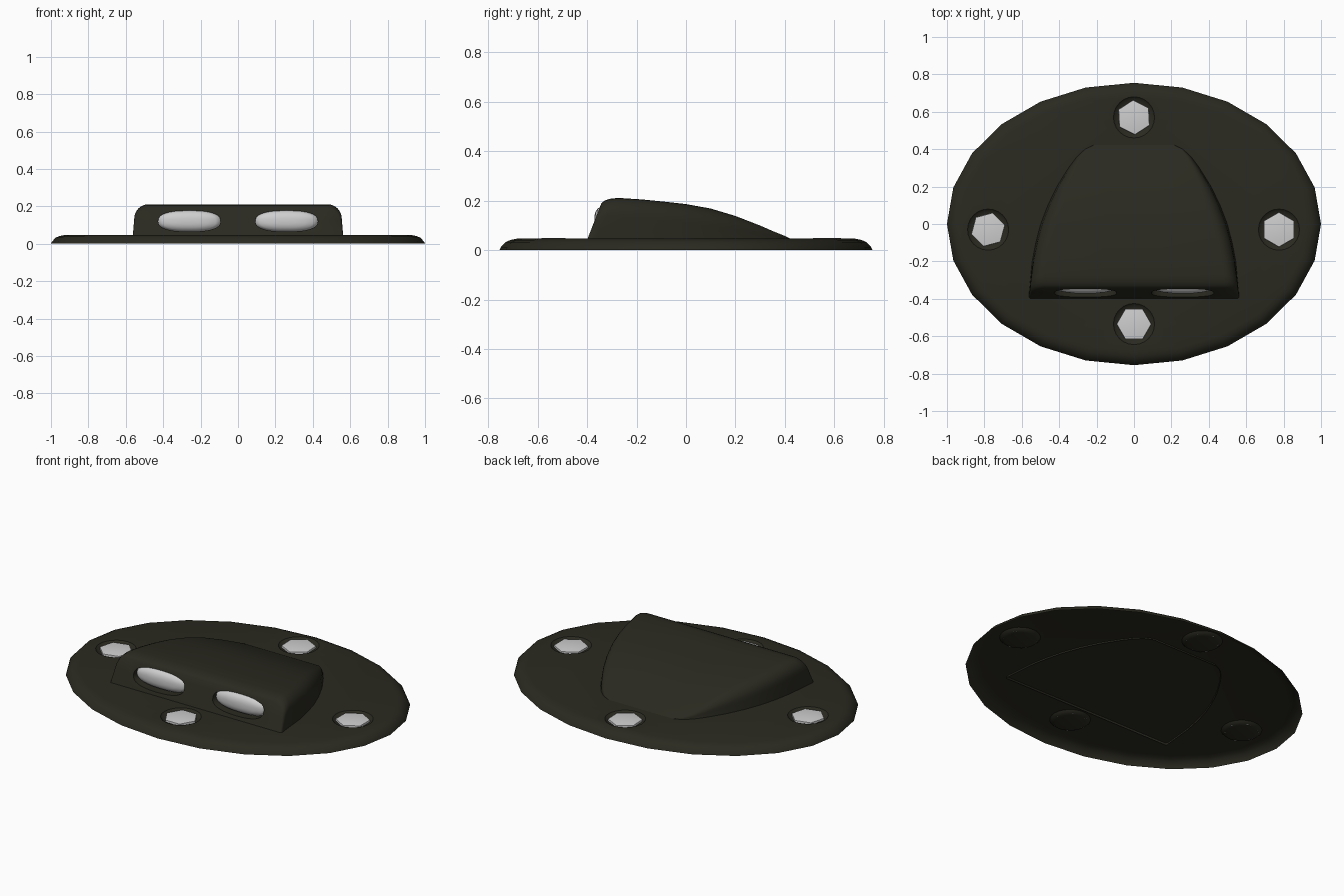
import bpy, bmesh, math
from math import cos, sin, pi

if "Cube" in bpy.data.objects:
    bpy.data.objects.remove(bpy.data.objects["Cube"])


def material(name, rgb):
    m = bpy.data.materials.new(name)
    m.diffuse_color = (*rgb, 1)
    m.use_nodes = True
    m.node_tree.nodes["Principled BSDF"].inputs["Base Color"].default_value = m.diffuse_color
    return m


olive = material("dark olive", (0.023, 0.0225, 0.0145))
silver = material("light silver", (0.62, 0.62, 0.62))


def skin(bm, rings):
    """Join equal-length closed rings with quads; return the vertex rows."""
    rows = [[bm.verts.new(p) for p in ring] for ring in rings]
    n = len(rows[0])
    for a, b in zip(rows, rows[1:]):
        for i in range(n):
            j = (i + 1) % n
            bm.faces.new((a[i], a[j], b[j], b[i])).smooth = True
    return rows


def loop_edges(bm, row):
    return [bm.edges.get((row[i - 1], row[i])) for i in range(len(row))]


def fill(bm, loops, normal):
    """Flat fill between an outer loop and its holes."""
    edges = [e for row in loops for e in loop_edges(bm, row)]
    bmesh.ops.triangle_fill(bm, use_beauty=True, use_dissolve=False, edges=edges, normal=normal)


def finish(bm, name, mat, angle=35):
    bmesh.ops.recalc_face_normals(bm, faces=bm.faces)
    # open shells: make the outside face upward overall
    if sum(f.normal.z * f.calc_area() for f in bm.faces) < -1e-4:
        bmesh.ops.reverse_faces(bm, faces=bm.faces)
    me = bpy.data.meshes.new(name)
    bm.to_mesh(me)
    bm.free()
    me.materials.append(mat)
    ob = bpy.data.objects.new(name, me)
    bpy.context.collection.objects.link(ob)
    bpy.ops.object.select_all(action='DESELECT')
    ob.select_set(True)
    bpy.context.view_layer.objects.active = ob
    bpy.ops.object.shade_smooth_by_angle(angle=math.radians(angle))


def oval(rx, ry, z, n, cx=0, cy=0, turn=0):
    return [(cx + rx * cos(2 * pi * i / n + turn),
             cy + ry * sin(2 * pi * i / n + turn), z) for i in range(n)]


bolts = (("left", -0.78, -0.03, 15), ("right", 0.775, -0.03, 30),
         ("back", 0, 0.57, 33), ("front", 0, -0.535, 0))
TOP = 0.046

# oval base plate: open shell with rounded rim and four bolt pockets
bm = bmesh.new()
rim = skin(bm, [oval(1 - d, 0.755 - d, z, 24) for d, z in
                ((0, 0), (0.006, 0.012), (0.025, 0.032), (0.045, 0.041), (0.07, TOP))])
loops = [rim[-1]]
for _, x, y, _ in bolts:
    cup = skin(bm, [oval(r, r, z, 24, x, y) for r, z in ((0.11, TOP), (0.1, 0.036), (0.08, 0.03))])
    bm.faces.new(cup[-1])
    loops.append(cup[0])
fill(bm, loops, (0, 0, 1))
finish(bm, "base_plate", olive, 30)

# hexagonal bolt heads, nearly flush in their pockets
for name, x, y, turn in bolts:
    bm = bmesh.new()
    rows = skin(bm, [oval(r, r, z, 6, x, y, math.radians(turn)) for r, z in
                     ((0.093, 0.032), (0.092, 0.043), (0.055, 0.048))])
    bm.faces.new(rows[-1])
    finish(bm, name + "_bolt", silver, 30)

# housing: rounded sections, raked at the front and tapering to the back
Z0 = 0.036


def section(y_base, y_top, w, h):
    r = min(0.075, (h - Z0) * 0.55)
    half = [(w, Z0), (w - 0.004, Z0 + (h - r - Z0) * 0.5)]
    for i in range(7):
        a = pi / 2 * i / 6
        half.append((w - 0.008 - r + r * cos(a), h - r + r * sin(a)))
    half.append((w * 0.3, h))
    pts = half + [(-x, z) for x, z in reversed(half)]
    return [(x, y_base + (y_top - y_base) * (z - Z0) / (h - Z0), z) for x, z in pts]


def face_y(z):
    return -0.402 + 0.06 * (z - Z0) / (0.19 - Z0)


def lens_ring(cx, k, depth):
    """Rounded oval; depth is a function of height giving y."""
    pts = []
    for i in range(32):
        c, s = cos(2 * pi * i / 32), sin(2 * pi * i / 32)
        x = 0.167 * k * math.copysign(abs(c) ** 0.8, c)
        z = 0.121 + 0.056 * k * math.copysign(abs(s) ** 0.8, s)
        pts.append((cx + x, depth(z), z))
    return pts


stations = [(-0.402, -0.342, 0.555, 0.19), (-0.4, -0.329, 0.56, 0.2),
            (-0.395, -0.31, 0.563, 0.207), (-0.38, -0.275, 0.562, 0.211),
            (-0.2, -0.18, 0.545, 0.205), (-0.1, -0.09, 0.526, 0.196),
            (0.0, 0.0, 0.5, 0.186), (0.1, 0.1, 0.462, 0.168),
            (0.2, 0.2, 0.414, 0.138), (0.3, 0.3, 0.353, 0.099),
            (0.36, 0.36, 0.31, 0.073), (0.4, 0.4, 0.27, 0.057),
            (0.425, 0.425, 0.22, 0.045)]
bm = bmesh.new()
body = skin(bm, [section(*s) for s in stations])
# the bottom strip made by closing the sections stays open
n = len(body[0])
low = [f for f in bm.faces if all(abs(v.co.z - Z0) < 1e-5 for v in f.verts)]
front = loop_edges(bm, body[0])
bmesh.ops.delete(bm, geom=low, context='FACES_ONLY')
loops = [body[0]]
for cx in (-0.26, 0.26):
    pocket = skin(bm, [lens_ring(cx, 1, face_y), lens_ring(cx, 1, lambda z: -0.335)])
    loops.append(pocket[0])
fill(bm, loops, (0, -1, 0.37))
bm.faces.new(body[-1])
finish(bm, "housing", olive, 40)

# convex lenses seated in the two front pockets
for name, cx in (("left", -0.26), ("right", 0.26)):
    bm = bmesh.new()
    rows = skin(bm, [lens_ring(cx, k, lambda z, y=y: y) for k, y in
                     ((1, -0.335), (0.97, -0.345), (0.85, -0.357), (0.6, -0.366), (0.3, -0.371))])
    bm.faces.new(rows[-1])
    finish(bm, name + "_lens", silver, 60)
